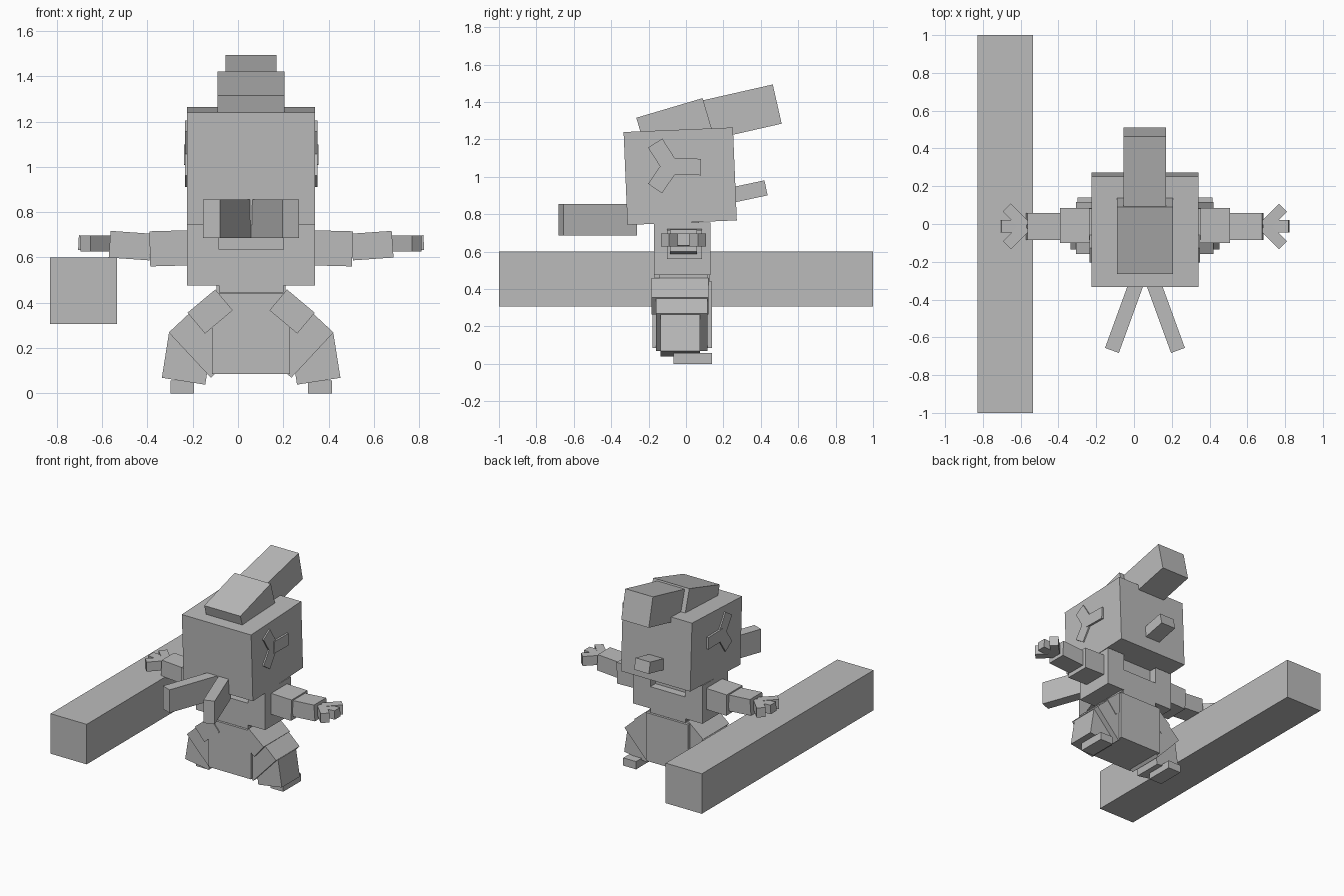
import bpy
from math import radians, atan2, degrees, hypot

if "Cube" in bpy.data.objects:
    bpy.data.objects.remove(bpy.data.objects["Cube"], do_unlink=True)

grey = bpy.data.materials.new("plain_grey")
grey.use_nodes = True
grey.diffuse_color = (0.5, 0.5, 0.5, 1)
grey.node_tree.nodes["Principled BSDF"].inputs["Base Color"].default_value = (0.5, 0.5, 0.5, 1)

MID = 0.058  # centre line of the figure


def box(name, centre, size, rot=(0, 0, 0)):
    """Box placed relative to the figure's centre line, rotation in degrees."""
    bpy.ops.mesh.primitive_cube_add(
        size=1, location=(centre[0] + MID, centre[1], centre[2]),
        rotation=[radians(a) for a in rot])
    ob = bpy.context.object
    ob.name = name
    ob.scale = size
    bpy.ops.object.transform_apply(location=False, rotation=False, scale=True)
    ob.data.materials.append(grey)
    return ob


def pair(name, centre, size, rot=(0, 0, 0)):
    """Left box and its mirrored right twin."""
    x, y, z = centre
    box("left_" + name, centre, size, rot)
    box("right_" + name, (-x, y, z), size, (rot[0], -rot[1], -rot[2]))


# Long beam beside the figure
box("beam", (-0.682 - MID, 0, 0.453), (0.295, 2, 0.295))

# Head, crest and back nub
box("head", (0, -0.031, 1.003), (0.565, 0.585, 0.497), (2.4, 0, 0))
box("crest_front", (0, -0.06, 1.272), (0.295, 0.37, 0.2), (16.5, 0, 0))
box("crest_back", (0, 0.3, 1.346), (0.225, 0.385, 0.215), (12.8, 0, 0))
box("back_nub", (0, 0.33, 0.92), (0.12, 0.2, 0.082), (12, 0, 0))

# Splayed front slabs
pair("front_slab", (0.103, -0.472, 0.77), (0.078, 0.42, 0.17), (0, 0, 20))

# Three-armed marks on the sides of the head
HUB = (-0.085, 1.055)
for label, tip, width, thick in (("rear", (0.08, 1.052), 0.088, 0.03),
                                 ("upper", (-0.165, 1.18), 0.09, 0.02),
                                 ("lower", (-0.165, 0.937), 0.09, 0.02)):
    dy, dz = tip[0] - HUB[0], tip[1] - HUB[1]
    pair(label + "_side_mark",
         (0.2825, HUB[0] + dy / 2, HUB[1] + dz / 2),
         (thick, hypot(dy, dz), width), (degrees(atan2(dz, dy)), 0, 0))

# Torso
pair("shoulder_block", (0.2125, -0.02, 0.615), (0.14, 0.3, 0.28))
box("chest", (0, -0.02, 0.54), (0.286, 0.298, 0.19))
box("neck", (0, -0.02, 0.7), (0.286, 0.18, 0.2))
box("waist", (0, -0.013, 0.45), (0.305, 0.26, 0.1))
box("pelvis", (0, -0.02, 0.263), (0.345, 0.317, 0.355))

# Arms
pair("upper_arm", (0.36, -0.008, 0.64), (0.175, 0.185, 0.155), (0, 1.5, 0))
pair("forearm", (0.535, -0.013, 0.652), (0.18, 0.143, 0.118), (0, -4, 0))
pair("middle_finger", (0.695, -0.013, 0.662), (0.135, 0.066, 0.065), (0, -3, 0))
for label, side in (("back", 1), ("front", -1)):
    pair(label + "_finger", (0.682, -0.013 + side * 0.05, 0.662),
         (0.14, 0.06, 0.07), (0, 0, side * 45))

# Legs
pair("hip", (0.181, -0.033, 0.361), (0.16, 0.305, 0.12), (0, 40, 0))
pair("thigh", (0.195, -0.022, 0.239), (0.207, 0.275, 0.273), (0, 43, 0))
pair("shin", (0.283, -0.03, 0.151), (0.194, 0.21, 0.198), (0, -9, 0))
pair("foot", (0.304, 0.037, 0.0285), (0.105, 0.205, 0.057))
